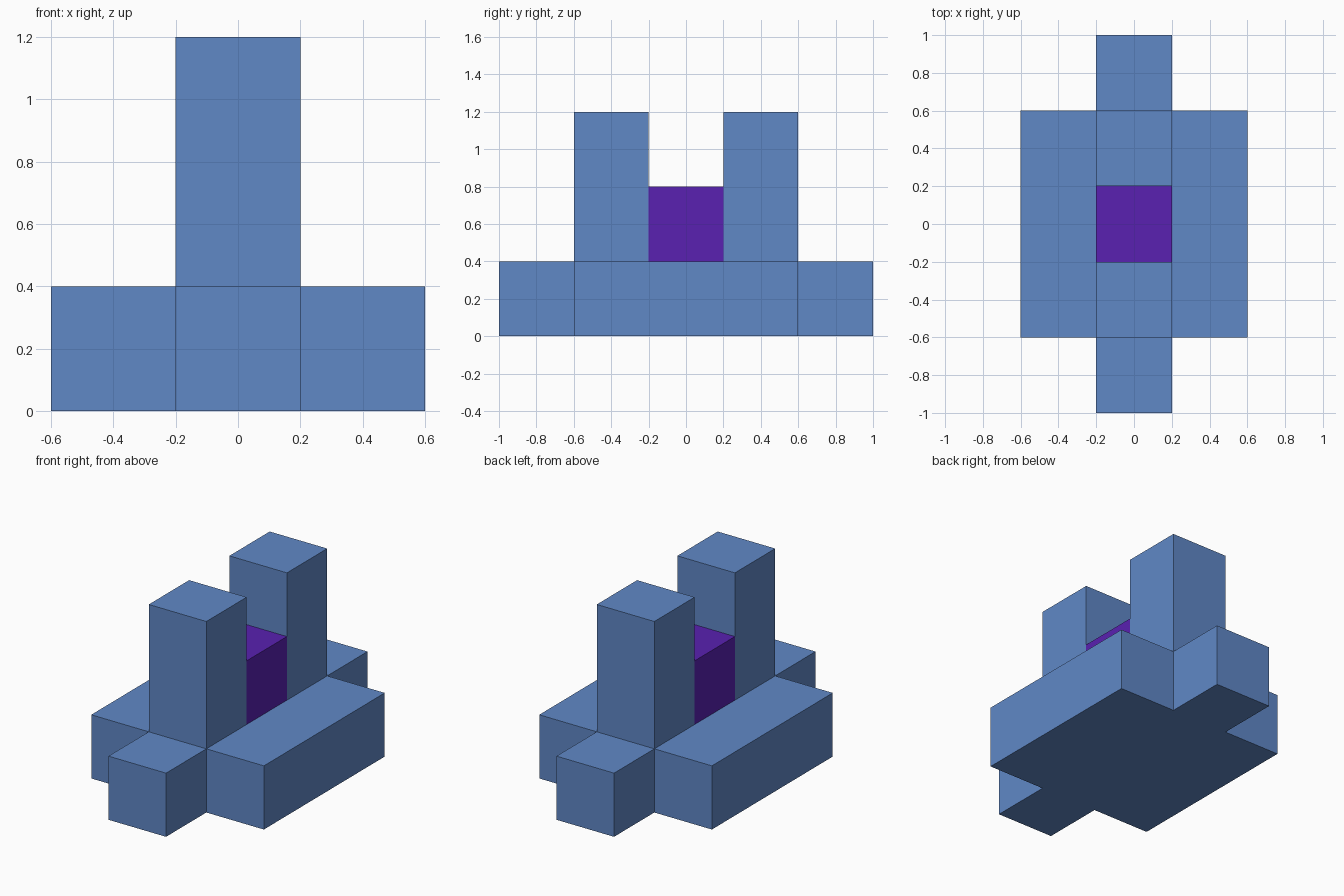
import bpy
import bmesh
from mathutils import Matrix, Vector

default = bpy.data.objects.get("Cube")
if default:
    bpy.data.objects.remove(default, do_unlink=True)


def make_material(name, rgb):
    mat = bpy.data.materials.new(name)
    mat.use_nodes = True
    color = (*rgb, 1.0)
    mat.diffuse_color = color
    mat.node_tree.nodes["Principled BSDF"].inputs["Base Color"].default_value = color
    return mat


def add_box(name, center, size, mat):
    mesh = bpy.data.meshes.new(name)
    bm = bmesh.new()
    matrix = Matrix.Translation(center) @ Matrix.Diagonal((*size, 1.0))
    bmesh.ops.create_cube(bm, size=1.0, matrix=matrix)
    bm.to_mesh(mesh)
    bm.free()
    mesh.materials.append(mat)
    obj = bpy.data.objects.new(name, mesh)
    bpy.context.collection.objects.link(obj)
    return obj


blue = make_material("soft_blue", (0.117, 0.246, 0.565))
purple = make_material("deep_purple", (0.100, 0.015, 0.440))

U = 0.4  # one block unit

# Long central beam of the base
add_box("base_beam", Vector((0, 0, U / 2)), (U, 5 * U, U), blue)

# Side slabs flanking the beam
for side, sign in (("left", 1), ("right", -1)):
    add_box(side + "_slab", Vector((sign * U, 0, U / 2)), (U, 3 * U, U), blue)

# Two towers standing on the beam
for end, sign in (("front", -1), ("back", 1)):
    add_box(end + "_tower", Vector((0, sign * U, 2 * U)), (U, U, 2 * U), blue)

# Core block between the towers
add_box("core_block", Vector((0, 0, 1.5 * U)), (U, U, U), purple)
